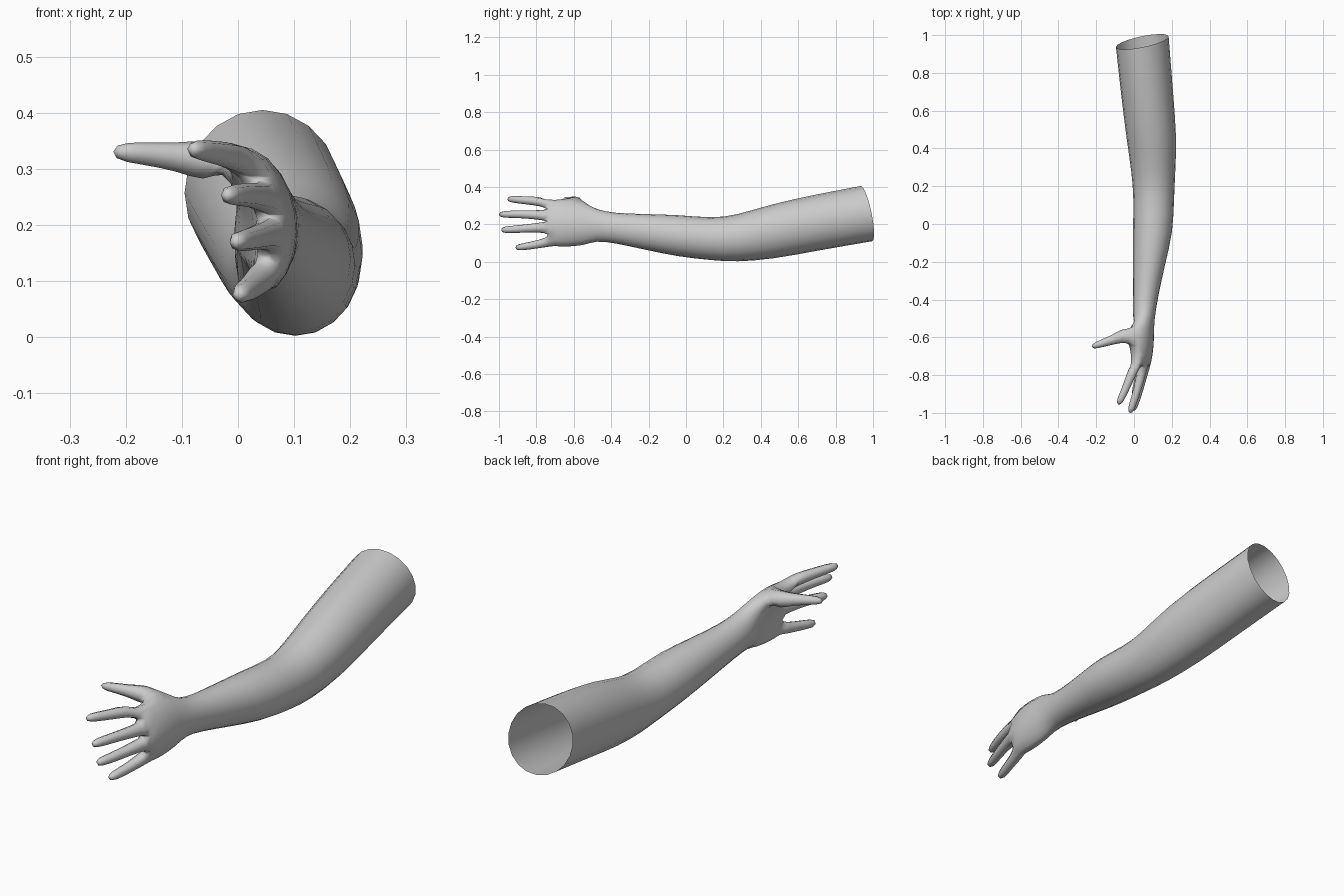
import bpy, bmesh, math
from mathutils import Vector

if "Cube" in bpy.data.objects:
    bpy.data.objects.remove(bpy.data.objects["Cube"])

skin = bpy.data.materials.new("plain grey")
skin.diffuse_color = (0.6, 0.6, 0.6, 1)
skin.use_nodes = True
skin.node_tree.nodes["Principled BSDF"].inputs["Base Color"].default_value = skin.diffuse_color

bm = bmesh.new()
N = 10


def add_ring(points):
    return [bm.verts.new(p) for p in points]


def bridge(a, b):
    for i in range(len(a)):
        j = (i + 1) % len(a)
        bm.faces.new((a[i], a[j], b[j], b[i]))


def arm_ring(y, x0, x1, z0, z1, tilt_x=0, tilt_z=0):
    """Ten-sided section: five points on the outer side, five on the inner side."""
    cx, cz = (x0 + x1) / 2, (z0 + z1) / 2
    rx, rz = (x1 - x0) / 1.9, (z1 - z0) / 1.9
    pts = []
    for i in range(N):
        a = math.radians(18 + 36 * i)
        dx, dz = rx * math.sin(a), rz * math.cos(a)
        pts.append((cx + dx, y + tilt_x * dx + tilt_z * dz, cz + dz))
    return add_ring(pts)


def finger(base, path, radii, hint):
    """Grow a square-section cage from four base verts; it becomes round when subdivided."""
    prev = base
    pts = [Vector(p) for p in path]
    for k, (p, r) in enumerate(zip(pts, radii)):
        d = (pts[min(k + 1, len(pts) - 1)] - pts[max(k - 1, 0)]).normalized()
        v = Vector(hint)
        v = (v - d * v.dot(d)).normalized()
        u = v.cross(d)
        ring = add_ring([p + r * (a * u + b * v) for a, b in ((1, 1), (1, -1), (-1, -1), (-1, 1))])
        bridge(prev, ring)
        prev = ring
    bm.faces.new(prev)


# upper arm, elbow, forearm and wrist
sections = [
    (0.965, -0.095, 0.183, 0.11, 0.405, 0.2, -0.2),
    (0.70, -0.068, 0.205, 0.062, 0.358, 0.1, -0.1),
    (0.46, -0.04, 0.225, 0.015, 0.308),
    (0.27, -0.012, 0.218, 0.0, 0.25),
    (0.14, -0.002, 0.212, 0.008, 0.234),
    (-0.04, -0.005, 0.205, 0.028, 0.25),
    (-0.22, -0.005, 0.163, 0.065, 0.255),
    (-0.38, -0.005, 0.128, 0.1, 0.26),
    (-0.48, -0.008, 0.112, 0.112, 0.28),
]
rings = [arm_ring(*s) for s in sections]

# palm: outer side from index to little finger, then back along the inner side
palm = [
    (-0.55, [(.025, .335), (.08, .295), (.108, .22), (.105, .145), (.07, .085),
             (.03, .09), (.018, .14), (.012, .195), (-.005, .25), (-.025, .295)]),
    (-0.65, [(.03, .345), (.08, .295), (.107, .22), (.102, .145), (.07, .08),
             (.025, .08), (.028, .14), (.025, .2), (.005, .255), (-.03, .3)]),
    (-0.735, [(.028, .343), (.065, .287), (.092, .218), (.09, .148), (.07, .085),
              (.022, .085), (.035, .148), (.033, .215), (.012, .275), (-.025, .295)]),
]
for y, pts in palm:
    rings.append(add_ring([(x, y + (0.035 if i in (4, 5) and y < -.7 else 0), z)
                           for i, (x, z) in enumerate(pts)]))

# skin between the sections, leaving a hole for the thumb
for k in range(len(rings) - 1):
    a, b = rings[k], rings[k + 1]
    for i in range(N):
        j = (i + 1) % N
        if not (i == N - 1 and k == len(rings) - 3):
            bm.faces.new((a[i], a[j], b[j], b[i]))

# four fingers
end = rings[-1]
paths = [
    [(-.006, -.775, .322), (-.035, -.85, .328), (-.062, -.91, .333), (-.083, -.955, .336)],
    [(.04, -.785, .25), (.02, -.87, .254), (-.005, -.95, .254), (-.022, -1.0, .253)],
    [(.05, -.785, .183), (.03, -.87, .177), (.008, -.945, .172), (-.006, -.988, .17)],
    [(.04, -.74, .105), (.027, -.80, .092), (.012, -.865, .081), (.0, -.912, .075)],
]
for i, path in enumerate(paths):
    base = [end[i], end[i + 1], end[N - 2 - i], end[N - 1 - i]]
    finger(base, path, (.025, .021, .019, .014), (0, 0, 1))

# thumb
a, b = rings[-3], rings[-2]
finger([a[0], b[0], b[9], a[9]],
       [(-.055, -.592, .315), (-.11, -.612, .322), (-.17, -.632, .328), (-.222, -.65, .331)],
       (.037, .025, .02, .014), (0, 1, 0))

bmesh.ops.recalc_face_normals(bm, faces=bm.faces[:])
mesh = bpy.data.meshes.new("arm")
bm.to_mesh(mesh)
bm.free()
mesh.materials.append(skin)
arm = bpy.data.objects.new("arm", mesh)
bpy.context.collection.objects.link(arm)
for p in mesh.polygons:
    p.use_smooth = True

sub = arm.modifiers.new("rounding", 'SUBSURF')
sub.levels = sub.render_levels = 1
sub.use_limit_surface = False
